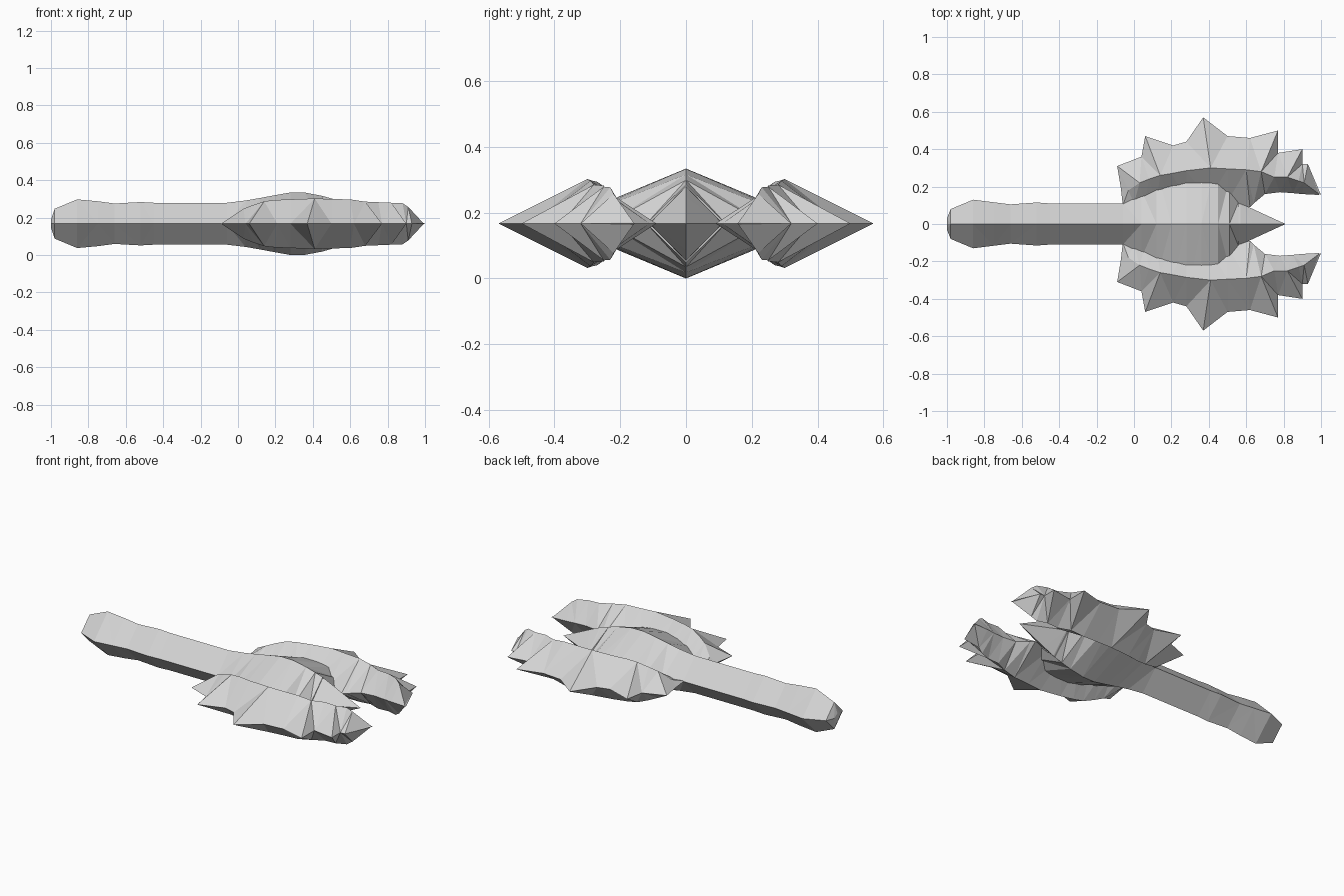
import bpy, bmesh

MID = 0.167  # height of the horizontal symmetry plane

steel = bpy.data.materials.new("pale_grey")
steel.diffuse_color = (0.65, 0.65, 0.65, 1)


def loft(name, rings):
    """Skin a row of four-point rings and cap both ends."""
    bm = bmesh.new()
    rows = [[bm.verts.new(p) for p in ring] for ring in rings]
    for a, b in zip(rows, rows[1:]):
        for i in range(4):
            j = (i + 1) % 4
            bm.faces.new((a[i], a[j], b[j], b[i]))
    bm.faces.new(rows[0])
    bm.faces.new(rows[-1][::-1])
    bmesh.ops.remove_doubles(bm, verts=bm.verts, dist=0.0005)
    bmesh.ops.triangulate(bm, faces=bm.faces)
    bmesh.ops.recalc_face_normals(bm, faces=bm.faces)
    mesh = bpy.data.meshes.new(name)
    bm.to_mesh(mesh)
    bm.free()
    mesh.materials.append(steel)
    ob = bpy.data.objects.new(name, mesh)
    bpy.context.collection.objects.link(ob)
    return ob


def diamond(x, w, h):
    """Upright diamond section with half width w and half height h."""
    return [(x, w, MID), (x, 0, MID + h), (x, -w, MID), (x, 0, MID - h)]


# Diamond-section grip with a swollen pommel
loft("handle", [diamond(*s) for s in (
    (-1.0, 0.03, 0.02), (-0.98, 0.08, 0.08), (-0.86, 0.13, 0.13),
    (-0.75, 0.116, 0.12), (-0.66, 0.105, 0.108), (-0.52, 0.115, 0.116),
    (-0.45, 0.11, 0.112), (-0.05, 0.11, 0.112), (0.1, 0.10, 0.11))])

# Bulging centre of the head
loft("head_core", [diamond(*s) for s in (
    (-0.06, 0.11, 0.112), (0.04, 0.18, 0.124), (0.12, 0.29, 0.138),
    (0.2, 0.36, 0.153), (0.28, 0.40, 0.167), (0.36, 0.40, 0.166),
    (0.45, 0.38, 0.149), (0.51, 0.24, 0.132), (0.56, 0.12, 0.118))])

# Spike on the end of the head
loft("front_spike", [diamond(*s) for s in (
    (0.5, 0.12, 0.12), (0.57, 0.11, 0.112), (0.64, 0.078, 0.08),
    (0.81, 0.0, 0.0))])

# Spiked crescent: outer x, y; ridge x, y, half height; inner x, y
STATIONS = (
    (-0.07, 0.19, -0.03, 0.18, 0.03, -0.06, 0.10),
    (-0.09, 0.31, 0.03, 0.22, 0.08, 0.00, 0.11),
    (0.04, 0.36, 0.08, 0.24, 0.10, 0.06, 0.12),
    (0.06, 0.47, 0.14, 0.26, 0.12, 0.12, 0.12),
    (0.21, 0.42, 0.20, 0.27, 0.127, 0.20, 0.13),
    (0.28, 0.44, 0.28, 0.285, 0.13, 0.28, 0.13),
    (0.37, 0.57, 0.41, 0.30, 0.135, 0.40, 0.13),
    (0.50, 0.47, 0.50, 0.295, 0.132, 0.50, 0.12),
    (0.62, 0.46, 0.60, 0.29, 0.13, 0.62, 0.09),
    (0.77, 0.50, 0.68, 0.28, 0.118, 0.64, 0.11),
    (0.77, 0.38, 0.75, 0.25, 0.115, 0.70, 0.16),
    (0.90, 0.40, 0.82, 0.25, 0.112, 0.78, 0.17),
    (0.90, 0.32, 0.88, 0.23, 0.11, 0.85, 0.165),
    (0.93, 0.32, 0.91, 0.22, 0.09, 0.90, 0.16),
    (1.00, 0.155, 0.99, 0.16, 0.004, 0.99, 0.155),
)
for side, label in ((1, "back"), (-1, "front")):
    loft(label + "_spiked_crescent", [
        [(ox, side * oy, MID), (rx, side * ry, MID + h),
         (ix, side * iy, MID), (rx, side * ry, MID - h)]
        for ox, oy, rx, ry, h, ix, iy in STATIONS])
